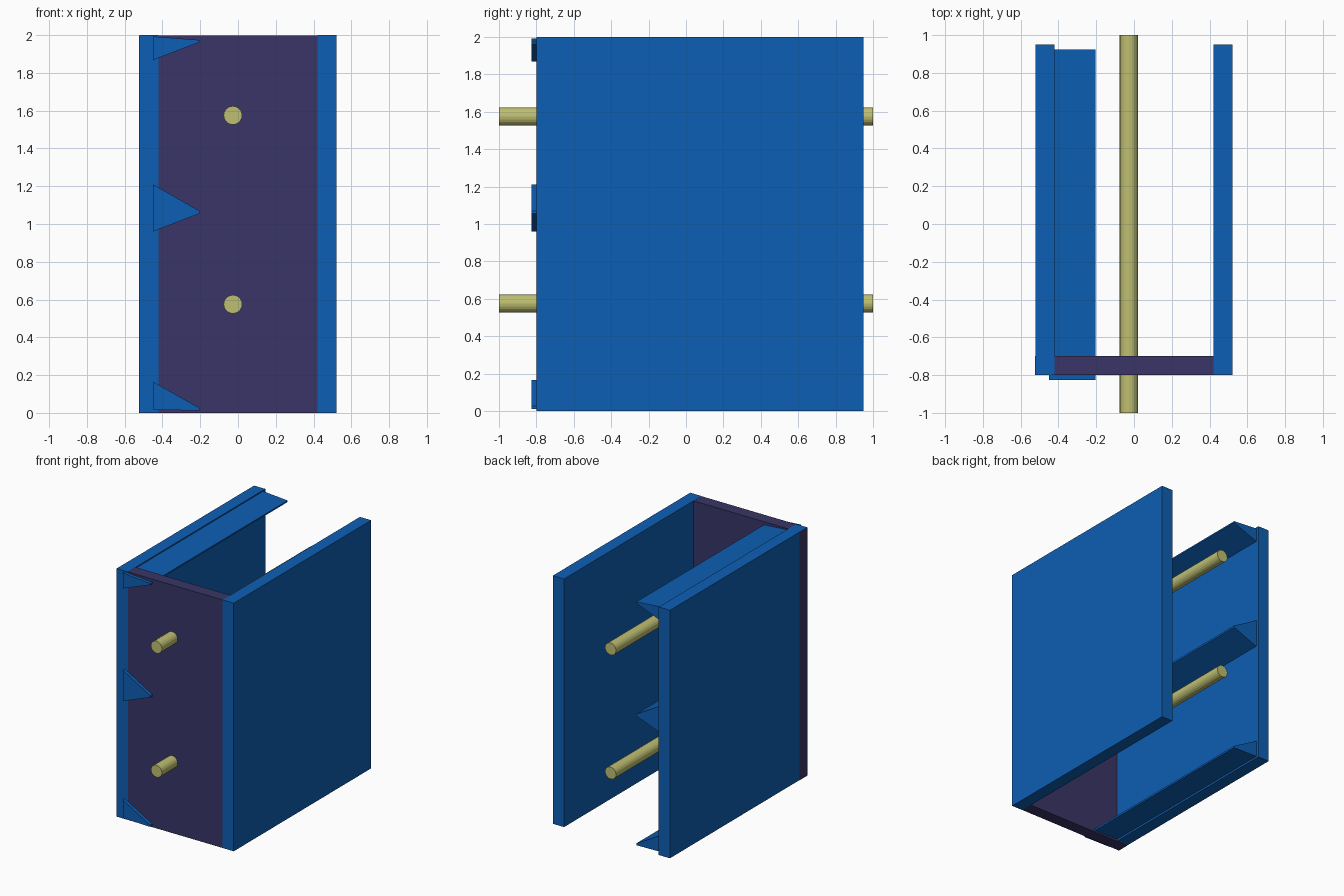
import bpy, bmesh
from mathutils import Vector

cube = bpy.data.objects.get("Cube")
if cube:
    bpy.data.objects.remove(cube, do_unlink=True)


def material(name, rgb):
    m = bpy.data.materials.new(name)
    m.use_nodes = True
    m.diffuse_color = (*rgb, 1)
    m.node_tree.nodes["Principled BSDF"].inputs["Base Color"].default_value = (*rgb, 1)
    return m


blue = material("blue", (0.004, 0.114, 0.456))
purple = material("dark purple", (0.041, 0.036, 0.136))
yellow = material("pale yellow", (0.52, 0.52, 0.17))


def prism(name, profile, y0, y1, mat):
    """Extrude an (x, z) outline along y."""
    bm = bmesh.new()
    face = bm.faces.new([bm.verts.new((x, y0, z)) for x, z in profile])
    out = bmesh.ops.extrude_face_region(bm, geom=[face])
    moved = [v for v in out["geom"] if isinstance(v, bmesh.types.BMVert)]
    bmesh.ops.translate(bm, verts=moved, vec=Vector((0, y1 - y0, 0)))
    bmesh.ops.recalc_face_normals(bm, faces=bm.faces)
    mesh = bpy.data.meshes.new(name)
    bm.to_mesh(mesh)
    bm.free()
    mesh.materials.append(mat)
    obj = bpy.data.objects.new(name, mesh)
    bpy.context.collection.objects.link(obj)
    return obj


def box(name, x0, x1, y0, y1, z0, z1, mat):
    return prism(name, [(x0, z0), (x1, z0), (x1, z1), (x0, z1)], y0, y1, mat)


# Side walls and the front panel, which runs through the right wall
box("right_wall", -0.522, -0.422, -0.8, 0.95, 0.001, 2, blue)
box("left_wall", 0.422, 0.522, -0.8, 0.95, 0, 2, blue)
box("front_panel", -0.523, 0.422, -0.799, -0.7, 0, 1.999, purple)

# Wedge rails with narrow blunt tips: base bottom, base top, tip bottom, tip top
for name, low, high, tip_low, tip_high in (
        ("bottom_rail", 0.017, 0.165, 0.012, 0.027),
        ("middle_rail", 0.96, 1.21, 1.055, 1.07),
        ("top_rail", 1.868, 1.993, 1.962, 1.974)):
    prism(name, [(-0.45, low), (-0.205, tip_low), (-0.205, tip_high), (-0.45, high)],
          -0.825, 0.925, blue)

# Long rods through the front panel
for name, z in (("lower_rod", 0.575), ("upper_rod", 1.575)):
    bpy.ops.mesh.primitive_cylinder_add(vertices=20, radius=0.049, depth=2,
                                        location=(-0.027, 0, z), rotation=(1.5708, 0, 0))
    rod = bpy.context.object
    rod.name = name
    rod.data.materials.append(yellow)
